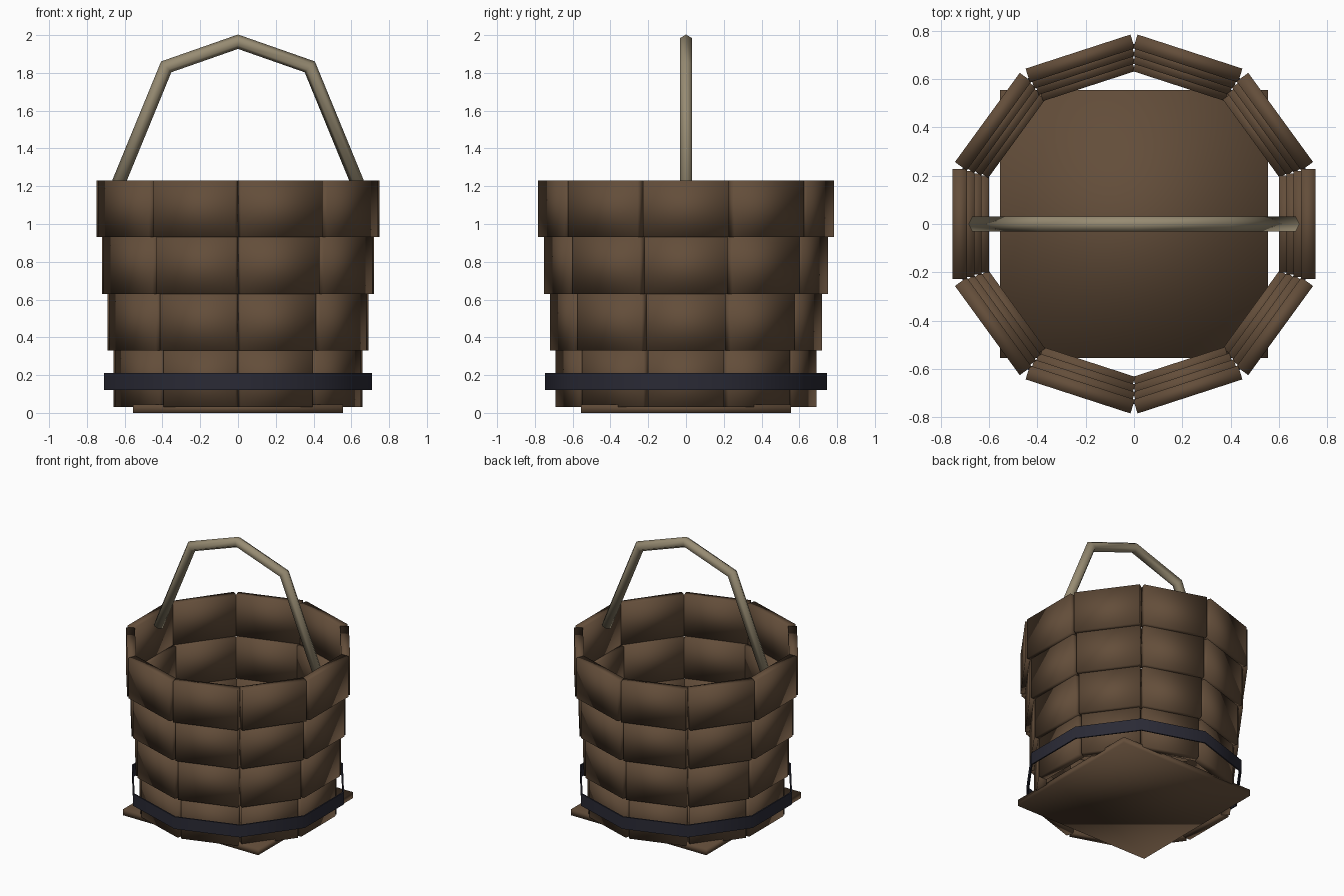
import bpy, bmesh, math
from mathutils import Matrix, Vector

cube = bpy.data.objects.get("Cube")
if cube:
    bpy.data.objects.remove(cube, do_unlink=True)


def material(name, rgb):
    mat = bpy.data.materials.new(name)
    mat.use_nodes = True
    mat.diffuse_color = (*rgb, 1)
    mat.node_tree.nodes["Principled BSDF"].inputs["Base Color"].default_value = (*rgb, 1)
    return mat


wood = material("dark wood", (0.125, 0.075, 0.042))
iron = material("dark iron", (0.023, 0.023, 0.036))
rope = material("pale handle", (0.31, 0.26, 0.17))


def finish(name, bm, mat):
    bmesh.ops.recalc_face_normals(bm, faces=bm.faces)
    for face in bm.faces:
        face.smooth = True
    mesh = bpy.data.meshes.new(name)
    bm.to_mesh(mesh)
    bm.free()
    mesh.materials.append(mat)
    obj = bpy.data.objects.new(name, mesh)
    bpy.context.collection.objects.link(obj)
    return obj


def add_box(bm, size, center, turn=0):
    place = Matrix.Rotation(turn, 4, 'Z') @ Matrix.Translation(center) @ Matrix.Diagonal((*size, 1))
    bmesh.ops.create_cube(bm, size=1, matrix=place)


SIDES = 10
STEP = math.tau / SIDES
THICK = 0.06
HEIGHT = 0.3

# Four rings of staves, each wider than the one below
for level in range(4):
    outer = 0.66 + 0.03 * level
    bm = bmesh.new()
    for i in range(SIDES):
        add_box(bm, (THICK, outer * 0.608, HEIGHT),
                (outer - THICK / 2, 0, 0.03 + HEIGHT * (level + 0.5)), i * STEP)
    finish(f"stave_ring_{level + 1}", bm, wood)

# Square bottom board
bm = bmesh.new()
add_box(bm, (1.11, 1.11, 0.045), (0, 0, 0.0225))
finish("bottom_board", bm, wood)

# Iron hoop standing clear of the lowest staves
bm = bmesh.new()
loops = []
for radius, z in ((0.746, 0.12), (0.746, 0.21), (0.736, 0.21), (0.736, 0.12)):
    loops.append([bm.verts.new((radius * math.cos((i + 0.5) * STEP),
                                radius * math.sin((i + 0.5) * STEP), z)) for i in range(SIDES)])
for a, b in zip(loops, loops[1:] + loops[:1]):
    for i in range(SIDES):
        j = (i + 1) % SIDES
        bm.faces.new((a[i], a[j], b[j], b[i]))
hoop = finish("iron_hoop", bm, iron)

# Six-sided bent handle with mitred corners
path = [Vector(p) for p in ((-0.652, 0, 1.17), (-0.38, 0, 1.832), (0, 0, 1.965),
                            (0.38, 0, 1.832), (0.652, 0, 1.17))]
bm = bmesh.new()
rings = []
for i, p in enumerate(path):
    before = (p - path[max(i - 1, 0)]).normalized()
    after = (path[min(i + 1, len(path) - 1)] - p).normalized()
    along = (before + after).normalized()
    mitre = 1 / along.dot(after if after.length else before)
    normal = Vector((-along.z, 0, along.x)) * mitre
    rings.append([bm.verts.new(p + 0.036 * (normal * math.cos(k * math.pi / 3)
                               + Vector((0, 1, 0)) * math.sin(k * math.pi / 3))) for k in range(6)])
for a, b in zip(rings, rings[1:]):
    for k in range(6):
        n = (k + 1) % 6
        bm.faces.new((a[k], a[n], b[n], b[k]))
bm.faces.new(rings[0])
bm.faces.new(rings[-1])
finish("handle", bm, rope)

# Keep the hoop's thin rims crisp
bpy.ops.object.select_all(action='DESELECT')
hoop.select_set(True)
bpy.context.view_layer.objects.active = hoop
bpy.ops.object.shade_smooth_by_angle(angle=math.radians(40))
